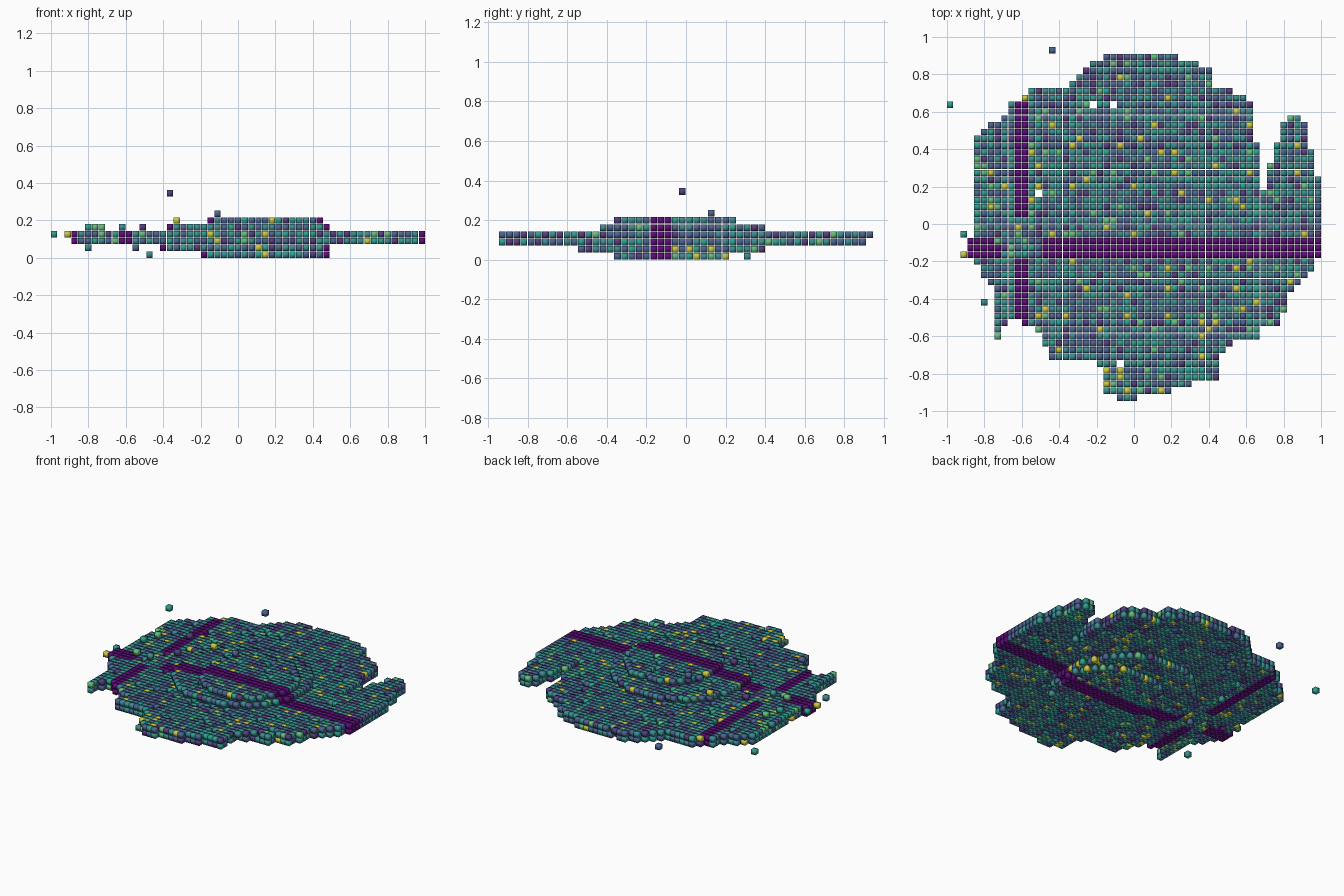
import bpy, random
from math import hypot

if "Cube" in bpy.data.objects:
    bpy.data.objects.remove(bpy.data.objects["Cube"])

random.seed(7)
SIZE = 0.0335                    # cube edge
P = (2 - SIZE) / 54              # grid pitch
HALF = SIZE / 2

# Viridis-like palette, linear colours
PALETTE = {
    "violet": (0.11, 0.004, 0.19, 1),
    "indigo": (0.09, 0.05, 0.22, 1),
    "blue": (0.07, 0.13, 0.29, 1),
    "teal": (0.045, 0.27, 0.29, 1),
    "sea": (0.03, 0.35, 0.29, 1),
    "green": (0.13, 0.52, 0.22, 1),
    "yellow": (0.60, 0.60, 0.06, 1),
}
NAMES = list(PALETTE)
MATS = []
for name, col in PALETTE.items():
    m = bpy.data.materials.new(name)
    m.diffuse_color = col
    m.use_nodes = True
    m.node_tree.nodes["Principled BSDF"].inputs["Base Color"].default_value = m.diffuse_color
    MATS.append(m)

# Outline of the thin disc, seen from above
OUTLINE = [
    (-.13, .91), (.07, .91), (.33, .88), (.35, .84), (.42, .84), (.42, .74),
    (.51, .72), (.60, .69), (.64, .64), (.64, .45), (.67, .43), (.67, .17),
    (.71, .17), (.71, .33), (.745, .33), (.745, .43), (.785, .45), (.785, .54),
    (.82, .59), (.885, .59), (.92, .53), (.92, .43), (.96, .39), (.96, .25),
    (1.01, .25), (1.01, -.18), (.96, -.18), (.95, -.27), (.88, -.31), (.81, -.41),
    (.79, -.52), (.67, -.57), (.67, -.61), (.53, -.64), (.45, -.69), (.45, -.82),
    (.20, -.88), (.20, -.91), (.02, -.91), (.02, -.945), (-.05, -.945), (-.16, -.89),
    (-.16, -.78), (-.20, -.73), (-.46, -.73), (-.46, -.67), (-.53, -.57), (-.68, -.48),
    (-.71, -.61), (-.75, -.61), (-.75, -.34), (-.82, -.27), (-.86, -.18), (-.89, -.16),
    (-.89, -.10), (-.86, -.06), (-.86, .44), (-.78, .53), (-.71, .56), (-.64, .66),
    (-.53, .72), (-.35, .74), (-.28, .83), (-.20, .88)]

# Central bulge: layer -> centre x, centre y, radius x, radius y
BULGE = {0: (.14, -.06, .34, .29), 1: (.04, -.06, .45, .47),
         4: (.05, -.02, .44, .43), 5: (.14, -.06, .31, .32)}


def inside(x, y):
    hit = False
    for (x1, y1), (x2, y2) in zip(OUTLINE, OUTLINE[1:] + OUTLINE[:1]):
        if (y1 > y) != (y2 > y) and x < x1 + (y - y1) * (x2 - x1) / (y2 - y1):
            hit = not hit
    return hit


def place(i, j, k):
    return (i - 27) * P, (j - 25.5) * P, HALF + k * P


def random_colour():
    return random.choices(range(7), [0, 10, 34, 32, 17, 5, 4])[0]


CORNERS = [(x, y, z) for z in (-HALF, HALF) for x, y in
           ((-HALF, -HALF), (HALF, -HALF), (HALF, HALF), (-HALF, HALF))]
SIDES = [(3, 2, 1, 0), (4, 5, 6, 7), (0, 1, 5, 4), (1, 2, 6, 5), (2, 3, 7, 6), (3, 0, 4, 7)]


def cubes(name, cells, colour=None):
    """One object holding a small cube for every grid cell."""
    verts, faces, cols = [], [], []
    for cell in sorted(cells):
        cx, cy, cz = place(*cell)
        b = len(verts)
        verts += [(cx + x, cy + y, cz + z) for x, y, z in CORNERS]
        faces += [tuple(b + v for v in f) for f in SIDES]
        cols += [random_colour() if colour is None else colour] * 6
    me = bpy.data.meshes.new(name)
    me.from_pydata(verts, [], faces)
    for m in MATS:
        me.materials.append(m)
    me.polygons.foreach_set("material_index", cols)
    me.polygons.foreach_set("use_smooth", [True] * len(faces))
    me.update()
    ob = bpy.data.objects.new(name, me)
    bpy.context.collection.objects.link(ob)


disc, bulge, long_bar, cross_bar = set(), set(), set(), set()
for i in range(55):
    for j in range(52):
        x, y, _ = place(i, j, 0)
        if not inside(x, y):
            continue
        on_long = j in (21, 22, 23) and not -.72 < x < -.5
        on_cross = i in (10, 11) and not -.2 < y < .02 and -.54 < y < .66
        for k in range(6):
            if k in BULGE:
                cx, cy, rx, ry = BULGE[k]
                if hypot((x - cx) / rx, (y - cy) / ry) > 1:
                    continue
            if on_long:
                long_bar.add((i, j, k))
            elif on_cross:
                cross_bar.add((i, j, k))
            elif random.random() > .05:
                (bulge if k in BULGE else disc).add((i, j, k))

# Loose cubes floating off the disc
stray = []
for x, y, k in [(-1, .65, 3), (-.44, .93, 3), (-.91, -.05, 3), (-.91, -.16, 3),
                (-.80, -.41, 1), (-.365, -.02, 9), (-.11, .13, 6), (-.33, .2, 5),
                (-.475, .31, 0), (-.55, -.1, 1), (-.80, .1, 4), (-.76, .2, 4),
                (-.73, -.1, 4), (-.62, -.1, 4), (-.51, .05, 4)]:
    stray.append((round(x / P + 27), round(y / P + 25.5), k))

cubes("disc_cubes", disc)
cubes("bulge_cubes", bulge)
cubes("long_bar_cubes", long_bar, 0)
cubes("cross_bar_cubes", cross_bar, 0)
cubes("stray_cubes", stray)
